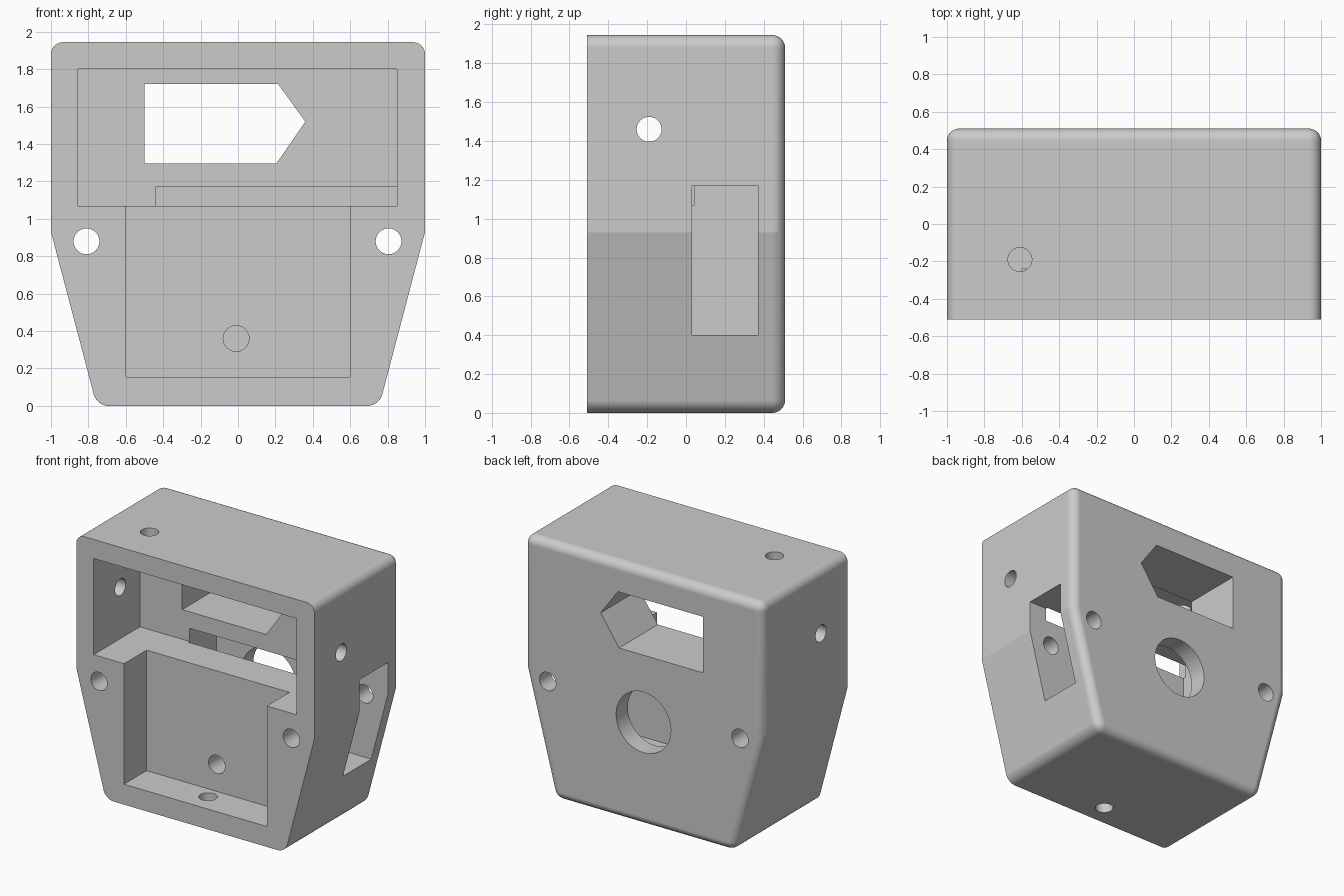
import bpy, bmesh, math
from mathutils import Matrix, Vector

cube = bpy.data.objects.get("Cube")
if cube:
    bpy.data.objects.remove(cube, do_unlink=True)

FRONT, BACK, TOP = -0.51, 0.51, 1.945
FILLET = 0.065

grey = bpy.data.materials.new("light grey plastic")
grey.use_nodes = True
grey.diffuse_color = (0.6, 0.6, 0.6, 1)
grey.node_tree.nodes["Principled BSDF"].inputs["Base Color"].default_value = (0.6, 0.6, 0.6, 1)


def make_object(name, bm):
    bmesh.ops.recalc_face_normals(bm, faces=bm.faces)
    mesh = bpy.data.meshes.new(name)
    bm.to_mesh(mesh)
    bm.free()
    mesh.materials.append(grey)
    obj = bpy.data.objects.new(name, mesh)
    bpy.context.collection.objects.link(obj)
    return obj


def prism(outline, y0, y1):
    """Extrude an (x, z) outline along y."""
    bm = bmesh.new()
    face = bm.faces.new([bm.verts.new((x, y0, z)) for x, z in outline])
    ext = bmesh.ops.extrude_face_region(bm, geom=[face])["geom"]
    moved = [v for v in ext if isinstance(v, bmesh.types.BMVert)]
    bmesh.ops.translate(bm, verts=moved, vec=(0, y1 - y0, 0))
    return bm


def box(name, x, y, z):
    outline = [(x[0], z[0]), (x[1], z[0]), (x[1], z[1]), (x[0], z[1])]
    return make_object(name, prism(outline, *y))


def drill(name, start, end, radius):
    a, b = Vector(start), Vector(end)
    turn = (b - a).to_track_quat('Z', 'Y').to_matrix().to_4x4()
    bm = bmesh.new()
    bmesh.ops.create_cone(bm, cap_ends=True, segments=40, radius1=radius, radius2=radius,
                          depth=(b - a).length, matrix=Matrix.Translation((a + b) / 2) @ turn)
    return make_object(name, bm)


# Housing: tapered outline, rounded corners and rounded back rim
right_side = [(0.755, 0), (1, 0.93), (1, TOP)]
outline = right_side + [(-x, z) for x, z in reversed(right_side)]
bm = prism(outline, FRONT, BACK)
rounded = []
for e in bm.edges:
    a, b = (v.co for v in e.verts)
    on_back = min(a.y, b.y) > BACK - 0.01
    corner = abs(a.y - b.y) > 0.5 and abs(a.z - 0.93) > 0.1
    if on_back or corner:
        rounded.append(e)
bmesh.ops.bevel(bm, geom=rounded, offset=FILLET, offset_type='OFFSET',
                segments=8, profile=0.5, affect='EDGES', clamp_overlap=True)
housing = make_object("housing", bm)

# Cavities, side slot and pointed window
window = [(-0.5, 1.295), (0.205, 1.295), (0.36, 1.52), (0.215, 1.72), (-0.5, 1.72)]
cutters = [
    box("upper_cavity", (-0.855, 0.85), (-0.6, 0.045), (1.07, 1.8)),
    box("lower_cavity", (-0.6, 0.6), (-0.6, -0.24), (0.155, 1.2)),
    box("side_slot", (-0.44, 1.2), (0.03, 0.37), (0.4, 1.17)),
    make_object("pointed_window", prism(window, -0.1, 0.7)),
]

# Round holes
for x in (-0.81, 0.805):
    cutters.append(drill("mounting_hole", (x, -0.7, 0.88), (x, 0.7, 0.88), 0.069))
cutters += [
    drill("back_port", (0, 0.2, 0.785), (0, 0.7, 0.785), 0.23),
    drill("cross_hole", (-1.2, -0.19, 1.46), (1.2, -0.19, 1.46), 0.064),
    drill("top_hole", (-0.61, -0.19, 1.6), (-0.61, -0.19, 2.2), 0.064),
    drill("bottom_hole", (-0.01, -0.345, -0.2), (-0.01, -0.345, 0.4), 0.064),
    drill("blind_hole", (-0.01, -0.4, 0.36), (-0.01, -0.02, 0.36), 0.069),
]

bpy.ops.object.select_all(action='DESELECT')
housing.select_set(True)
bpy.context.view_layer.objects.active = housing
for cutter in cutters:
    cutter.hide_render = True
    mod = housing.modifiers.new("cut", 'BOOLEAN')
    mod.operation = 'DIFFERENCE'
    mod.solver = 'EXACT'
    mod.object = cutter
    bpy.ops.object.modifier_apply(modifier=mod.name)
    bpy.data.objects.remove(cutter, do_unlink=True)

# Smooth fillets and bores, crisp edges elsewhere
bpy.ops.object.shade_smooth_by_angle(angle=math.radians(13))
flat = housing.modifiers.new("flat_faces", 'WEIGHTED_NORMAL')
flat.keep_sharp = True
